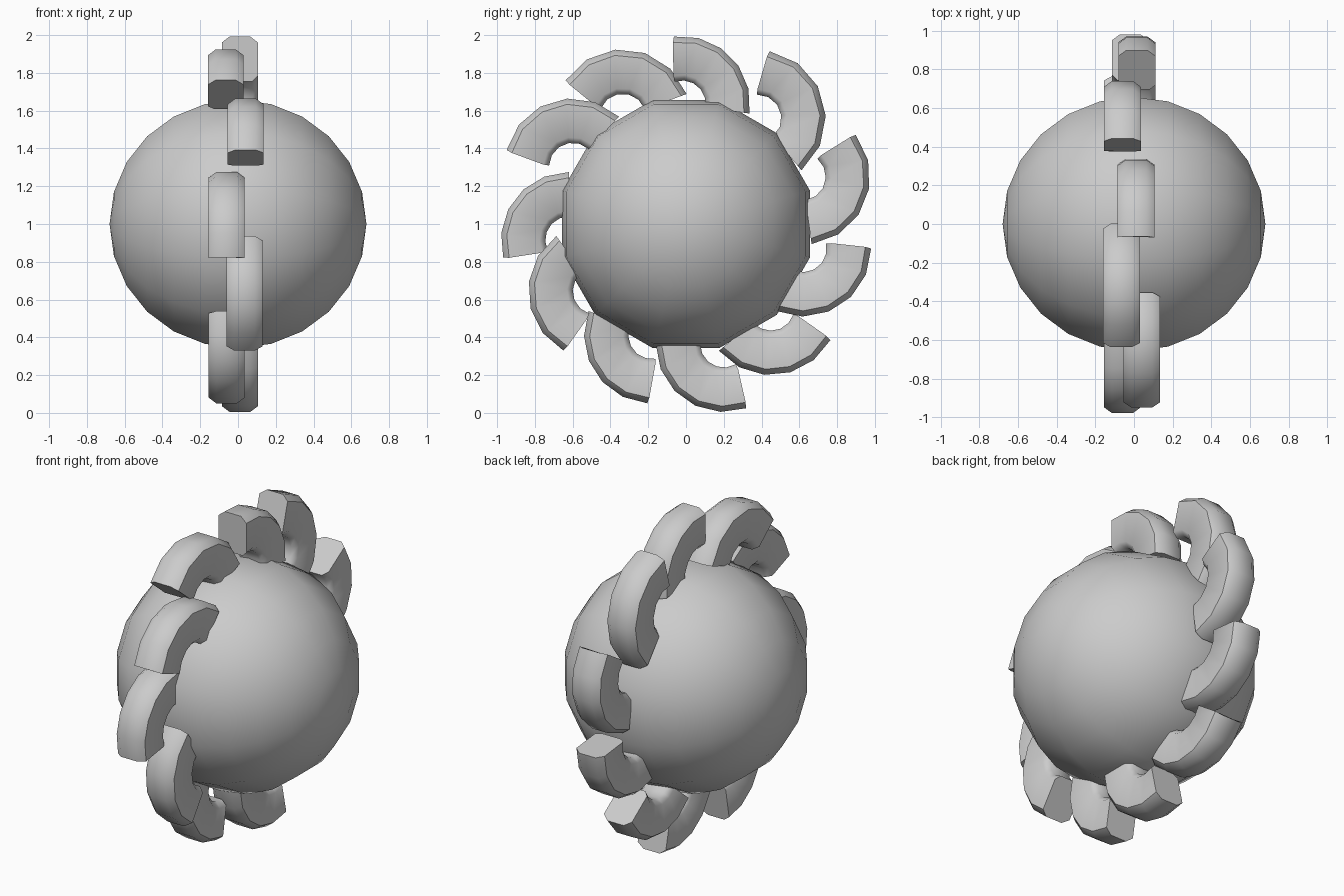
import bpy, bmesh
from math import radians, cos, sin
from mathutils import Matrix

if "Cube" in bpy.data.objects:
    bpy.data.objects.remove(bpy.data.objects["Cube"])


def finish(bm, name, angle):
    bmesh.ops.recalc_face_normals(bm, faces=bm.faces)
    mesh = bpy.data.meshes.new(name)
    bm.to_mesh(mesh)
    bm.free()
    ob = bpy.data.objects.new(name, mesh)
    bpy.context.collection.objects.link(ob)
    bpy.ops.object.select_all(action='DESELECT')
    ob.select_set(True)
    bpy.context.view_layer.objects.active = ob
    bpy.ops.object.shade_smooth_by_angle(angle=radians(angle))
    return ob


# Central ball, poles pointing along x
bm = bmesh.new()
place = (Matrix.Translation((0, 0, 1)) @ Matrix.Rotation(radians(90), 4, 'Y')
         @ Matrix.Rotation(radians(15), 4, 'Z'))
bmesh.ops.create_uvsphere(bm, u_segments=12, v_segments=12, radius=0.68, matrix=place)
finish(bm, "ball", 40)

# Curved fins: a chamfered section swept round an arc in the side plane
R_OUT, R_IN, HALF, CH = 0.36, 0.125, 0.095, 0.03
SECTION = [(-HALF + CH, R_IN), (-HALF, R_IN + CH), (-HALF, R_OUT - CH), (-HALF + 0.04, R_OUT),
           (HALF - 0.04, R_OUT), (HALF, R_OUT - CH), (HALF, R_IN + CH), (HALF - CH, R_IN)]
STEPS, SKEW = 5, 12


def fin(name, x, cy, cz, start, end):
    bm = bmesh.new()
    rings = []
    for i in range(STEPS + 1):
        t = i / STEPS
        ring = []
        for sx, r in SECTION:
            # the free tip leans back towards the inner edge
            lean = SKEW * (1 - t) * (R_OUT - r) / (R_OUT - R_IN)
            a = radians(start + lean + (end - start) * t)
            ring.append(bm.verts.new((x + sx, cy + r * cos(a), cz + r * sin(a))))
        rings.append(ring)
    n = len(SECTION)
    for a, b in zip(rings, rings[1:]):
        for k in range(n):
            bm.faces.new((a[k], a[(k + 1) % n], b[(k + 1) % n], b[k]))
    bm.faces.new(rings[0])
    bm.faces.new(rings[-1])
    finish(bm, name, 48)


# x offset, arc centre (y, z), tip angle, root angle
FINS = [
    (0.01, -0.02, 1.635, 97, -8),
    (-0.06, 0.38, 1.56, 80, -50),
    (0.015, 0.615, 1.25, 38, -82),
    (-0.02, 0.62, 0.87, 0, -113),
    (-0.06, 0.45, 0.56, -29, -140),
    (0.01, 0.20, 0.365, -71, -180),
    (-0.06, -0.18, 0.41, -94, -201),
    (0.035, -0.475, 0.645, -119, -234),
    (-0.06, -0.62, 0.915, -165, -270),
    (0.04, -0.60, 1.305, 166, 47),
    (-0.065, -0.335, 1.565, 147, 20),
]
for i, row in enumerate(FINS):
    fin(f"fin_{i + 1}", *row)
